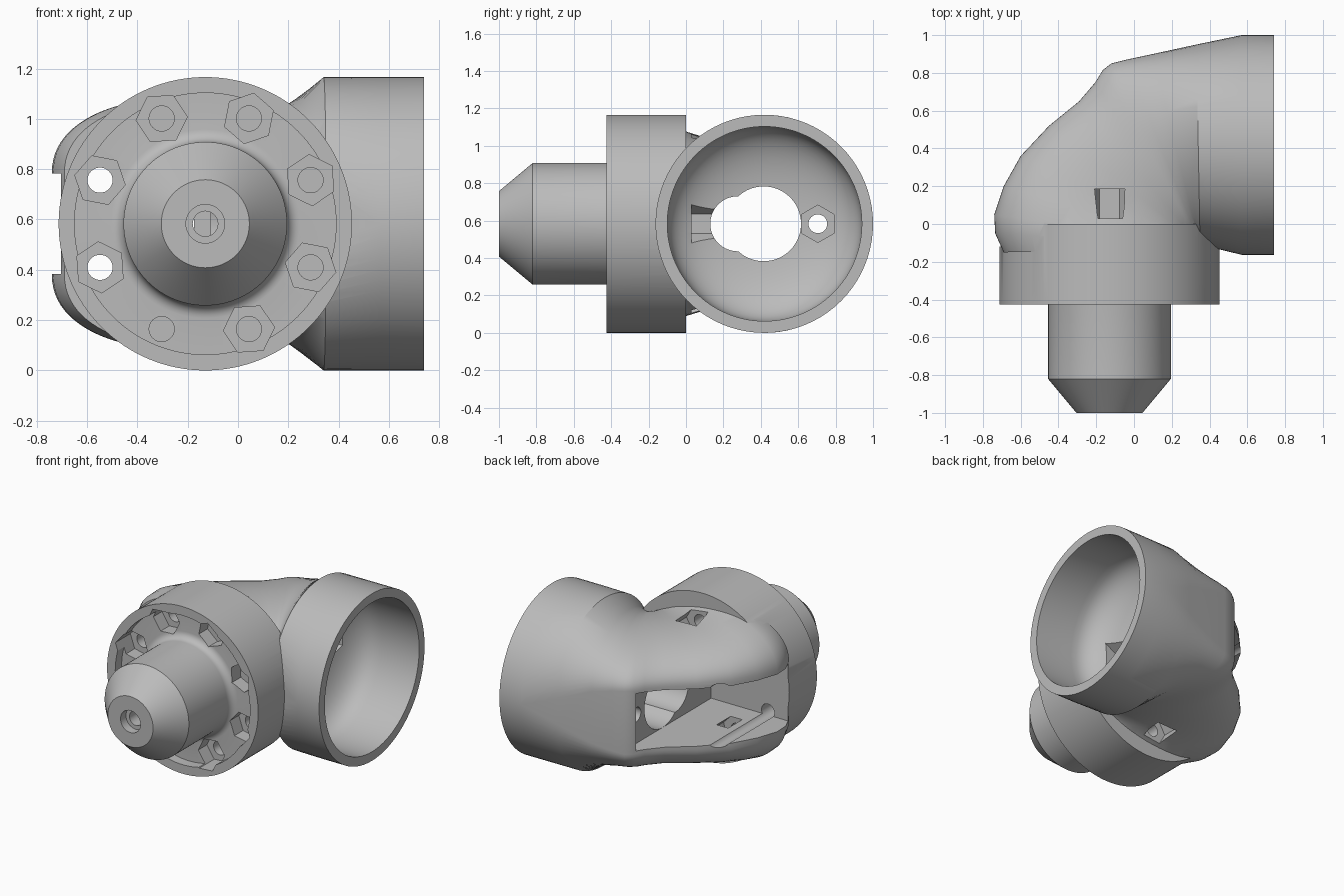
import bpy, bmesh, math
from mathutils import Vector

if "Cube" in bpy.data.objects:
    bpy.data.objects.remove(bpy.data.objects["Cube"])

CX, CY, CZ = -0.13, 0.42, 0.583     # hub axis x, socket axis y, shared height
R = 0.583                           # outer radius of hub and socket

grey = bpy.data.materials.new("plain grey")
grey.diffuse_color = (0.5, 0.5, 0.5, 1)
grey.use_nodes = True
grey.node_tree.nodes["Principled BSDF"].inputs["Base Color"].default_value = (0.5, 0.5, 0.5, 1)


def skin(bm, rings, capped=False):
    """Bridge closed rings of points with quads."""
    rows = [[bm.verts.new(p) for p in ring] for ring in rings]
    n = len(rows[0])
    for a, b in zip(rows, rows[1:]):
        for i in range(n):
            j = (i + 1) % n
            bm.faces.new((a[i], a[j], b[j], b[i]))
    if capped:
        bm.faces.new(rows[0][::-1])
        bm.faces.new(rows[-1])


def turned(bm, profile, axis, centre, sides=96, phase=0.0):
    """Revolve (radius, position) points about a line along y or x."""
    rings = []
    for r, t in profile:
        ring = []
        for i in range(sides):
            a = phase + math.tau * i / sides
            c, h = centre[0] + r * math.cos(a), centre[1] + r * math.sin(a)
            ring.append(Vector((c, t, h)) if axis == "y" else Vector((t, c, h)))
        rings.append(ring)
    skin(bm, rings)


def rod(bm, r, start, end, axis, centre, sides=32, phase=0.0):
    turned(bm, [(0, start), (r, start), (r, end), (0, end)], axis, centre, sides, phase)


def finish(name, bm):
    bmesh.ops.remove_doubles(bm, verts=bm.verts, dist=1e-5)
    bmesh.ops.recalc_face_normals(bm, faces=bm.faces)
    if bm.calc_volume(signed=True) < 0:
        bmesh.ops.reverse_faces(bm, faces=bm.faces)
    mesh = bpy.data.meshes.new(name)
    bm.to_mesh(mesh)
    bm.free()
    mesh.materials.append(grey)
    obj = bpy.data.objects.new(name, mesh)
    bpy.context.collection.objects.link(obj)
    return obj


def combine(target, tool, operation):
    mod = target.modifiers.new(operation, "BOOLEAN")
    mod.operation, mod.solver, mod.object = operation, "EXACT", tool
    bpy.context.view_layer.objects.active = target
    bpy.ops.object.modifier_apply(modifier=mod.name)
    bpy.data.objects.remove(tool)


def around_hub(radius, degrees):
    a = math.radians(degrees)
    return (CX + radius * math.cos(a), CZ + radius * math.sin(a)), a


# Elbow: sections fan from the hub to the round socket
# (inner x, inner y, outer x, outer y, half height, edge half height, power)
SECTIONS = [
    (.290, -.13, -.69, -.15, .49, .20, 2.2),
    (.295, -.11, -.735, -.05, .50, .20, 2.2),
    (.300, -.10, -.74, .05, .50, .20, 2.2),
    (.305, -.09, -.69, .20, .47, .21, 2.3),
    (.310, -.085, -.60, .36, .45, .22, 2.2),
    (.315, -.08, -.45, .52, .44, .22, 2.1),
    (.320, -.08, -.29, .65, .44, .22, 2),
    (.325, -.08, -.205, .75, .44, .22, 2),
    (.329, -.08, -.165, .815, .44, .22, 2),
    (.333, -.08, -.12, .85, .44, .22, 2),
    (.337, -.08, -.04, .87, .45, .21, 2),
    (.342, -.085, .10, .90, .48, .18, 2),
    (.350, -.11, .33, .95, R, .09, 2),
    (.57, CY - R, .57, CY + R - .003, R, 0, 2),
    (.74, CY - R, .74, CY + R - .003, R, 0, 2),
]


def section_ring(ix, iy, ox, oy, high, edge, power, n=40):
    upper = []
    for i in range(n + 1):
        a = math.pi * i / n
        c, s = math.cos(a), max(math.sin(a), 0)
        u = (1 - math.copysign(abs(c) ** (2 / power), c)) / 2
        h = edge if i in (0, n) else edge + (high - edge) * s ** (2 / power)
        upper.append((ix + (ox - ix) * u, iy + (oy - iy) * u, h))
    return ([Vector((x, y, CZ + h)) for x, y, h in upper]
            + [Vector((x, y, CZ - h)) for x, y, h in reversed(upper)])


bm = bmesh.new()
skin(bm, [section_ring(*s) for s in SECTIONS], capped=True)
body = finish("elbow_joint", bm)

# Hub drum with recessed face, filleted into the tapered stub
fillet = [(.375 - .05 * math.cos(a), -.405 + .05 * math.sin(a))
          for a in (math.pi / 2 * k / 6 for k in range(7))]
bm = bmesh.new()
turned(bm, [(0, -1), (.175, -1), (.325, -.82)] + fillet
       + [(.52, -.355), (.52, -.425), (R, -.425), (R, 0), (0, 0)], "y", (CX, CZ), 128)
combine(body, finish("hub", bm), "UNION")

# Socket bore with a bowl-shaped floor
bowl = [(.52 * math.sin(a) ** .8, .45 - .25 * math.cos(a) ** .8)
        for a in (math.pi / 2 * k / 14 for k in range(14))]
bm = bmesh.new()
turned(bm, bowl + [(.52, .45), (.52, .8), (0, .8)], "x", (CY, CZ), 128)
combine(body, finish("socket_bore", bm), "DIFFERENCE")

# Side slot
bm = bmesh.new()
bmesh.ops.create_cube(bm, size=1)
low, top = Vector((-1, -.12, CZ - .2)), Vector((-.11, .8, CZ + .2))
for v in bm.verts:
    v.co = [low[k] if v.co[k] < 0 else top[k] for k in range(3)]
combine(body, finish("side_slot", bm), "DIFFERENCE")

# Cable passage from the socket floor to the slot
for r, y, start in ((.2, .415, -.2), (.147, .277, -.19)):
    bm = bmesh.new()
    rod(bm, r, start, .4, "x", (y, CZ), 64)
    combine(body, finish("cable_passage", bm), "DIFFERENCE")

# Socket floor bolt: hex seat and hole
for r, start, sides, phase in ((.1, .14, 6, math.pi / 2), (.05, -.2, 32, 0)):
    bm = bmesh.new()
    rod(bm, r, start, .42, "x", (.705, CZ), sides, phase)
    combine(body, finish("socket_bolt", bm), "DIFFERENCE")

# Hub face bolt ring: hex seats, then holes (the slot-side pair runs deeper)
bm = bmesh.new()
for k in range(8):
    if k != 5:
        centre, a = around_hub(.453, 22.5 + 45 * k)
        rod(bm, .102, -.5, -.26, "y", centre, 6, a + .2)
combine(body, finish("face_hex_seats", bm), "DIFFERENCE")
bm = bmesh.new()
for k in range(8):
    centre, a = around_hub(.453, 22.5 + 45 * k)
    rod(bm, .05, -.45, .7 if k in (3, 4) else -.15, "y", centre)
combine(body, finish("face_bolt_holes", bm), "DIFFERENCE")

# Rear nut pockets behind the hub, short holes on the closed side
bm = bmesh.new()
for k in range(8):
    centre, a = around_hub(.40, 45 * k)
    rod(bm, .105, .03, .185, "y", centre, 6, a + math.pi / 6)
combine(body, finish("rear_nut_pockets", bm), "DIFFERENCE")
bm = bmesh.new()
for k in range(2, 7):
    centre, a = around_hub(.40, 45 * k)
    rod(bm, .045, -.09, .1, "y", centre)
combine(body, finish("rear_nut_holes", bm), "DIFFERENCE")

# Stub end bore with a wider mouth
bm = bmesh.new()
turned(bm, [(0, -1.1), (.077, -1.1), (.077, -.94), (.05, -.94), (.05, .3), (0, .3)],
       "y", (CX, CZ), 32)
combine(body, finish("stub_bore", bm), "DIFFERENCE")

bpy.ops.object.select_all(action="DESELECT")
body.select_set(True)
bpy.context.view_layer.objects.active = body
bpy.ops.object.shade_smooth_by_angle(angle=math.radians(28))
